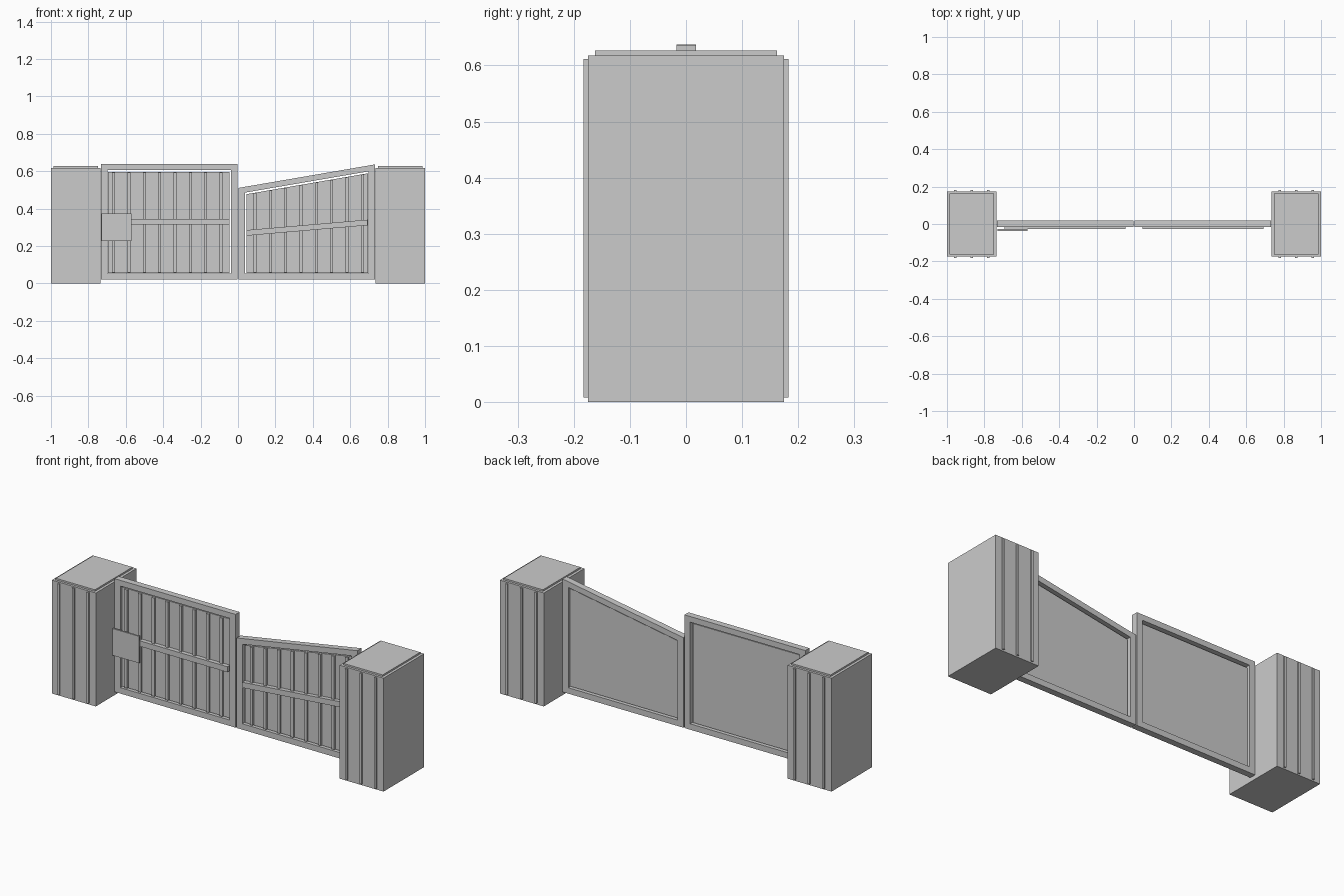
import bpy, bmesh

if "Cube" in bpy.data.objects:
    bpy.data.objects.remove(bpy.data.objects["Cube"])

grey = bpy.data.materials.new("light_grey")
grey.diffuse_color = (0.6, 0.6, 0.6, 1)
grey.use_nodes = True
grey.node_tree.nodes["Principled BSDF"].inputs["Base Color"].default_value = grey.diffuse_color


def prism(name, outline, y0, y1):
    """Extrude an (x, z) outline from y0 to y1."""
    bm = bmesh.new()
    face = bm.faces.new([bm.verts.new((x, y0, z)) for x, z in outline])
    ext = bmesh.ops.extrude_face_region(bm, geom=[face])
    for v in ext["geom"]:
        if isinstance(v, bmesh.types.BMVert):
            v.co.y = y1
    bmesh.ops.recalc_face_normals(bm, faces=bm.faces)
    mesh = bpy.data.meshes.new(name)
    bm.to_mesh(mesh)
    bm.free()
    mesh.materials.append(grey)
    obj = bpy.data.objects.new(name, mesh)
    bpy.context.collection.objects.link(obj)
    return obj


def box(name, x0, x1, y0, y1, z0, z1):
    return prism(name, [(x0, z0), (x1, z0), (x1, z1), (x0, z1)], y0, y1)


def beam(name, x0, x1, y0, y1, bottom, top):
    """Bar whose lower and upper edges follow functions of x."""
    return prism(name, [(x0, bottom(x0)), (x1, bottom(x1)),
                        (x1, top(x1)), (x0, top(x0))], y0, y1)


# Pillars with a raised cap and three thin ribs on the front and back
for side, s in (("left", -1), ("right", 1)):
    cx = s * 0.8675
    box(side + "_pillar", cx - 0.1325, cx + 0.1325, -0.175, 0.175, 0, 0.618)
    box(side + "_pillar_cap", cx - 0.118, cx + 0.118, -0.162, 0.162, 0.618, 0.627)
    for i in (-1, 0, 1):
        rx = cx + i * 0.088
        for face, f in (("front", -1), ("back", 1)):
            ys = sorted((f * 0.17, f * 0.183))
            box(f"{side}_pillar_{face}_rib", rx - 0.006, rx + 0.006, *ys, 0.008, 0.612)


def gate(side, s, top, mid):
    """One gate leaf: framed panel with vertical bars and a middle rail."""
    def span(a, b):
        return sorted((s * a, s * b))

    def below(d):
        return lambda x: top(x) - d

    def level(z):
        return lambda x: z

    yf, yb = -0.017, 0.018
    beam(side + "_gate_inner_post", *span(0.003, 0.038), yf, yb, level(0.02), top)
    beam(side + "_gate_outer_post", *span(0.697, 0.732), yf, yb, level(0.02), top)
    beam(side + "_gate_top_rail", *span(0.038, 0.697), yf, yb, below(0.031), top)
    beam(side + "_gate_bottom_rail", *span(0.038, 0.697), yf, yb, level(0.02), level(0.052))
    beam(side + "_gate_panel", *span(0.045, 0.695), -0.005, 0.005, level(0.056), below(0.041))
    for i in range(8):
        x = 0.091 + i * 0.082
        beam(side + "_gate_bar", *span(x - 0.008, x + 0.008), -0.016, -0.004,
             level(0.058), below(0.043))
    beam(side + "_gate_middle_rail", *span(0.045, 0.692), -0.028, -0.004,
         lambda x: mid(x) - 0.015, lambda x: mid(x) + 0.015)


# Left leaf is level, right leaf rises towards its pillar
gate("left", -1, lambda x: 0.637, lambda x: 0.33)
gate("right", 1, lambda x: 0.51 + 0.172 * x, lambda x: 0.266 + 0.086 * x)

# Lock plate on the left leaf
box("lock_plate", -0.73, -0.57, -0.037, -0.028, 0.227, 0.373)
